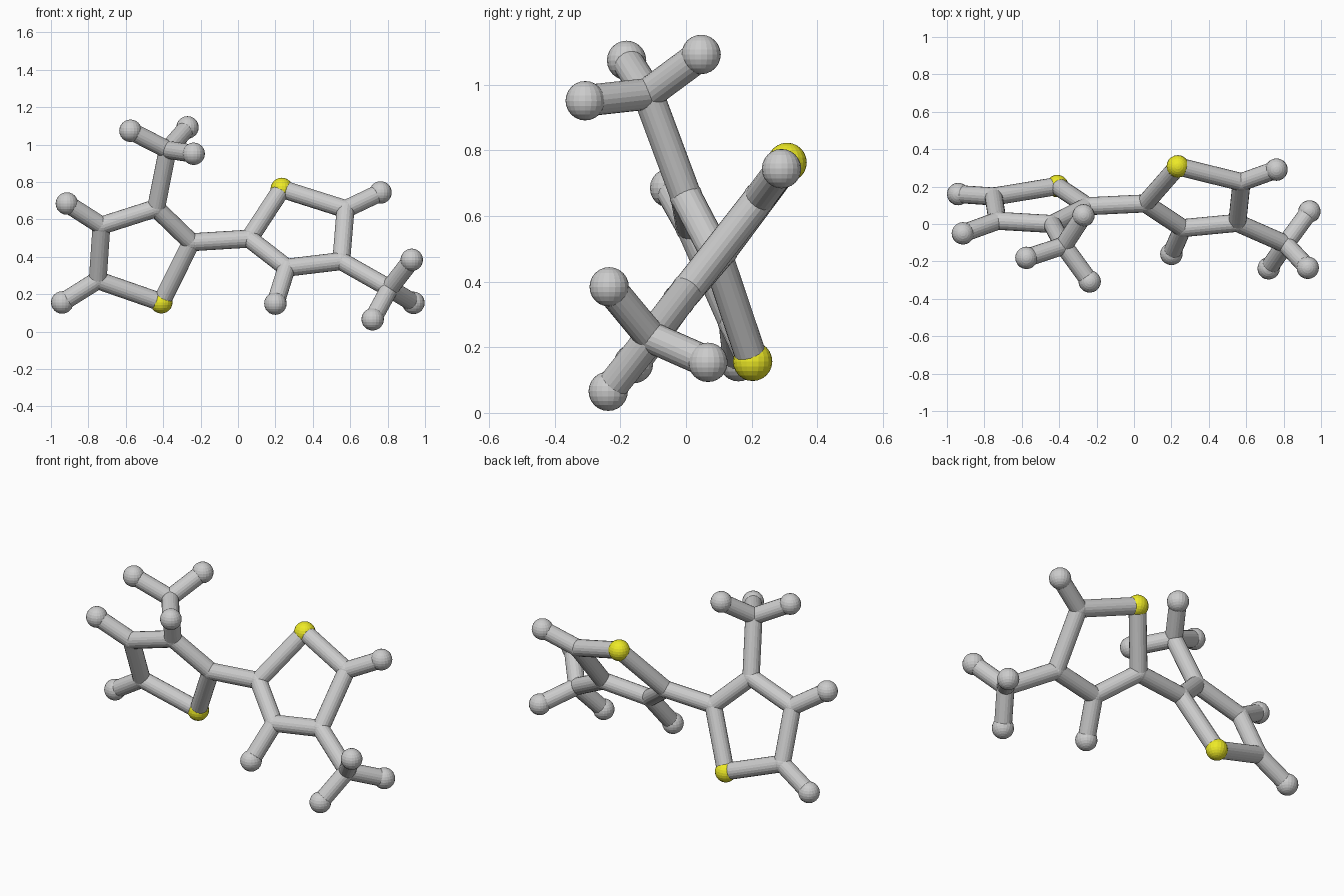
import bpy
from mathutils import Vector

if "Cube" in bpy.data.objects:
    bpy.data.objects.remove(bpy.data.objects["Cube"])

BALL_R, JOINT_R, STICK_R = 0.06, 0.05, 0.048

yellow = bpy.data.materials.new("sulfur_yellow")
yellow.diffuse_color = (0.85, 0.82, 0.02, 1)
yellow.use_nodes = True
yellow.node_tree.nodes["Principled BSDF"].inputs["Base Color"].default_value = yellow.diffuse_color

# Atom centres: s = sulfur, c = carbon joint, h = hydrogen ball
atoms = {
    # left ring and its methyl group
    "left_s": (-0.41, 0.203, 0.157),
    "left_c2": (-0.25, 0.095, 0.478),
    "left_c3": (-0.438, 0.0, 0.66),
    "left_c4": (-0.73, 0.017, 0.567),
    "left_c5": (-0.75, 0.147, 0.275),
    "left_h4": (-0.915, -0.05, 0.685),
    "left_h5": (-0.94, 0.16, 0.156),
    "left_cm": (-0.376, -0.116, 0.972),
    "left_hm1": (-0.575, -0.181, 1.074),
    "left_hm2": (-0.27, 0.046, 1.092),
    "left_hm3": (-0.237, -0.307, 0.951),
    # right ring and its methyl group
    "right_s": (0.234, 0.308, 0.763),
    "right_c2": (0.06, 0.11, 0.497),
    "right_c3": (0.26, -0.022, 0.342),
    "right_c4": (0.552, 0.006, 0.377),
    "right_c5": (0.575, 0.224, 0.655),
    "right_h3": (0.20, -0.16, 0.15),
    "right_h5": (0.762, 0.291, 0.744),
    "right_cm": (0.81, -0.107, 0.231),
    "right_hm1": (0.929, -0.234, 0.384),
    "right_hm2": (0.72, -0.237, 0.066),
    "right_hm3": (0.938, 0.067, 0.154),
}

# Bonds shared by both rings
bonds = [("left_c2", "right_c2")]
for side in ("left_", "right_"):
    ring = ["s", "c2", "c3", "c4", "c5"]
    pairs = list(zip(ring, ring[1:] + ring[:1]))
    pairs += [("c5", "h5")] + [("cm", f"hm{i}") for i in (1, 2, 3)]
    pairs += [("c3", "cm"), ("c4", "h4")] if side == "left_" else [("c4", "cm"), ("c3", "h3")]
    bonds += [(side + a, side + b) for a, b in pairs]


def add_ball(name, centre):
    kind = name.split("_")[1][0]
    bpy.ops.mesh.primitive_uv_sphere_add(
        segments=20, ring_count=12, location=centre,
        radius=JOINT_R if kind == "c" else BALL_R)
    ob = bpy.context.object
    ob.name = {"s": "sulfur_ball_", "c": "carbon_joint_", "h": "hydrogen_ball_"}[kind] + name
    if kind == "s":
        ob.data.materials.append(yellow)


def add_stick(a, b):
    p, q = Vector(atoms[a]), Vector(atoms[b])
    d = q - p
    bpy.ops.mesh.primitive_cylinder_add(
        vertices=20, radius=STICK_R, depth=d.length, location=(p + q) / 2,
        rotation=d.to_track_quat("Z", "Y").to_euler())
    bpy.context.object.name = f"bond_{a}_to_{b}"


for name, centre in atoms.items():
    add_ball(name, centre)
for a, b in bonds:
    add_stick(a, b)
